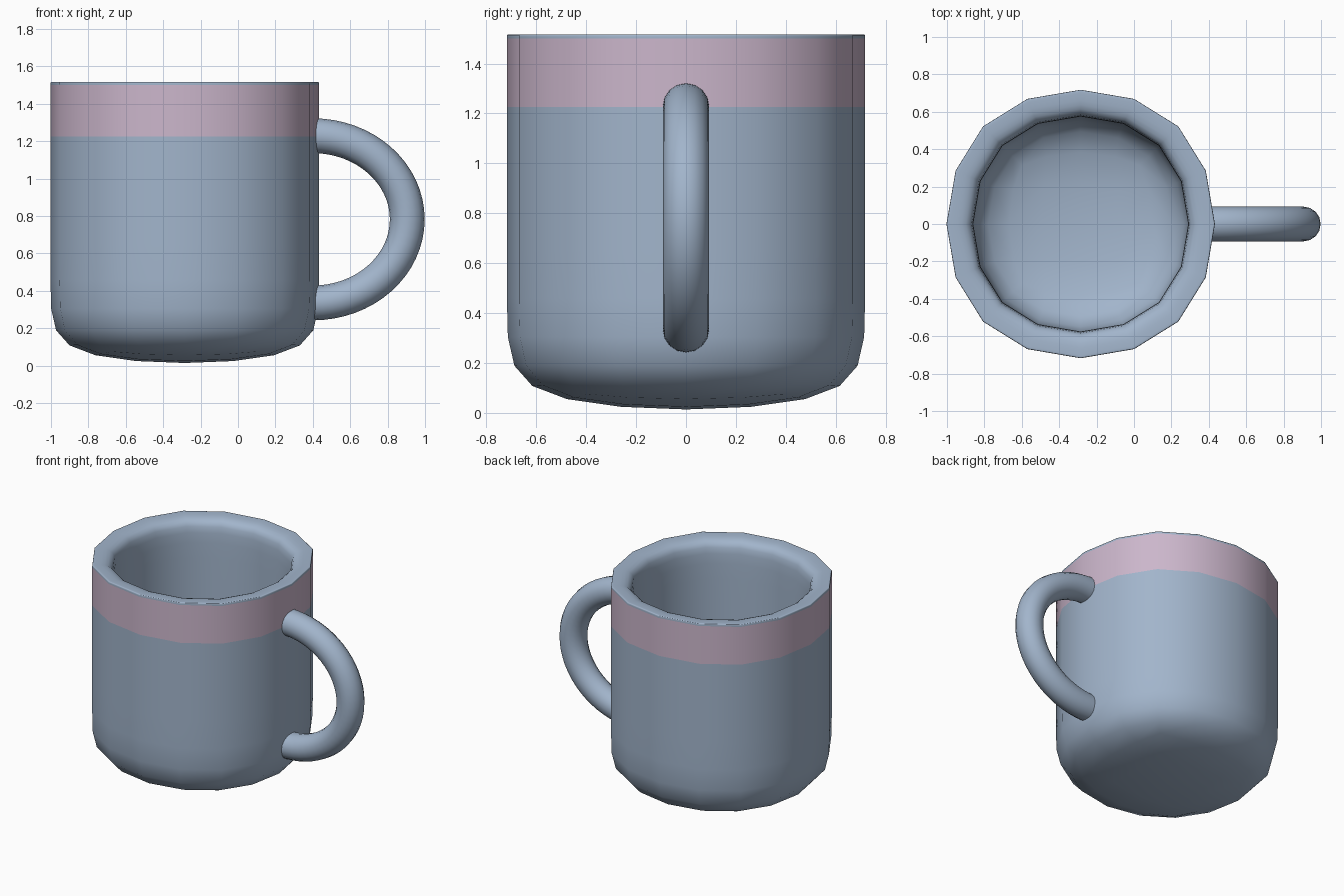
import bpy, bmesh, math

if "Cube" in bpy.data.objects:
    bpy.data.objects.remove(bpy.data.objects["Cube"])

CX = -0.285       # axis of the cup
H = 0.783         # half width of the square control cage
G = H - 0.156     # half width of the inner cage


def paint(name, rgb):
    m = bpy.data.materials.new(name)
    m.diffuse_color = (*rgb, 1)
    m.use_nodes = True
    m.node_tree.nodes["Principled BSDF"].inputs["Base Color"].default_value = m.diffuse_color
    return m


glaze = paint("blue_glaze", (0.36, 0.46, 0.60))
pink = paint("pink_band", (0.60, 0.47, 0.60))

# cup body: square rings (half width, height), outside bottom to inside floor
rings = [(H, -0.015), (H, 0.345), (H, 1.389), (H, 1.45), (H, 1.5075), (H, 1.517),
         (H - 0.02, 1.517), (G, 1.51), (G, 1.37), (G, 0.45), (G, 0.13)]
bm = bmesh.new()
loops = [[bm.verts.new((CX + sx * w, sy * w, z))
          for sx, sy in ((-1, -1), (1, -1), (1, 1), (-1, 1))] for w, z in rings]
for k, (a, b) in enumerate(zip(loops, loops[1:])):
    for i in range(4):
        j = (i + 1) % 4
        f = bm.faces.new((a[i], a[j], b[j], b[i]))
        f.material_index = 1 if k in (2, 3) else 0   # coloured band under the rim
bm.faces.new(loops[0][::-1])
bm.faces.new(loops[-1])
for f in bm.faces:
    f.smooth = True
me = bpy.data.meshes.new("cup_body")
bm.to_mesh(me)
bm.free()
me.materials.append(glaze)
me.materials.append(pink)
cup = bpy.data.objects.new("cup_body", me)
bpy.context.collection.objects.link(cup)
sub = cup.modifiers.new("round", 'SUBSURF')
sub.levels = sub.render_levels = 2

# handle: round tube along half an ellipse, ends sunk into the wall
cu = bpy.data.curves.new("handle", 'CURVE')
cu.dimensions = '3D'
cu.bevel_depth = 0.093
cu.bevel_resolution = 6
cu.use_fill_caps = True
N = 32
sp = cu.splines.new('POLY')
sp.points.add(N)
for i, p in enumerate(sp.points):
    t = math.pi * (0.5 - i / N)
    p.co = (0.40 + 0.505 * math.cos(t), 0, 0.782 + 0.447 * math.sin(t), 1)
handle = bpy.data.objects.new("handle", cu)
bpy.context.collection.objects.link(handle)
bpy.context.view_layer.objects.active = handle
handle.select_set(True)
bpy.ops.object.convert(target='MESH')
handle = bpy.context.object
handle.data.materials.clear()
handle.data.materials.append(glaze)
bpy.ops.object.shade_smooth_by_angle(angle=math.radians(40))
